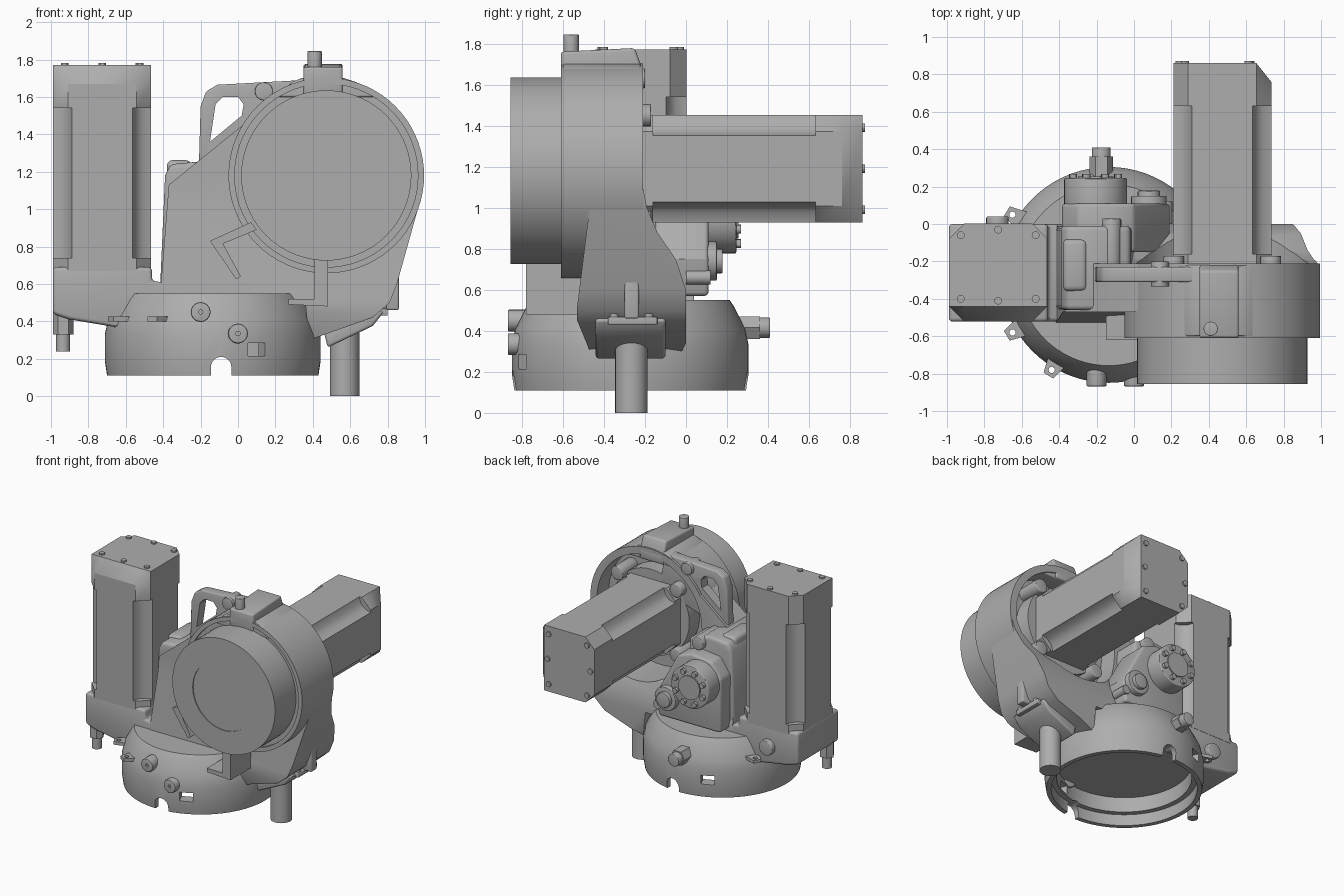
import bpy, bmesh, math
from mathutils import Vector

old = bpy.data.objects.get("Cube")
if old:
    bpy.data.objects.remove(old, do_unlink=True)

grey = bpy.data.materials.new("machine grey")
grey.use_nodes = True
grey.diffuse_color = (0.42, 0.42, 0.42, 1)
grey.node_tree.nodes["Principled BSDF"].inputs["Base Color"].default_value = grey.diffuse_color


def activate(ob):
    bpy.ops.object.select_all(action='DESELECT')
    ob.select_set(True)
    bpy.context.view_layer.objects.active = ob


def loft(name, rings, bevel=0):
    """Skin equal-length rings of 3D points and cap both ends."""
    bm = bmesh.new()
    rows = [[bm.verts.new(p) for p in ring] for ring in rings]
    n = len(rows[0])
    for a, b in zip(rows, rows[1:]):
        for i in range(n):
            bm.faces.new((a[i], a[(i + 1) % n], b[(i + 1) % n], b[i]))
    bm.faces.new(rows[0])
    bm.faces.new(rows[-1])
    bmesh.ops.recalc_face_normals(bm, faces=bm.faces)
    me = bpy.data.meshes.new(name)
    bm.to_mesh(me)
    bm.free()
    me.materials.append(grey)
    ob = bpy.data.objects.new(name, me)
    bpy.context.collection.objects.link(ob)
    activate(ob)
    if bevel:
        mod = ob.modifiers.new("bevel", 'BEVEL')
        mod.width, mod.segments = bevel, 3
        mod.limit_method, mod.angle_limit = 'ANGLE', math.radians(35)
        bpy.ops.object.modifier_apply(modifier=mod.name)
    bpy.ops.object.shade_smooth_by_angle(angle=math.radians(30))
    return ob


def prism(name, pts, axis, a, b, bevel=0):
    """Extrude a 2D outline along one axis from a to b."""
    place = {'x': lambda p, t: (t, p[0], p[1]),
             'y': lambda p, t: (p[0], t, p[1]),
             'z': lambda p, t: (p[0], p[1], t)}[axis]
    return loft(name, [[place(p, t) for p in pts] for t in (a, b)], bevel)


def circle(cx, cy, r, n=32, start=0, stop=360):
    full = stop - start == 360
    steps = n if full else n - 1
    angles = [math.radians(start + (stop - start) * i / steps) for i in range(n)]
    return [(cx + r * math.cos(t), cy + r * math.sin(t)) for t in angles]


def rod(name, r, p, q, n=24, bevel=0):
    """Cylinder between two points."""
    p, q = Vector(p), Vector(q)
    turn = (q - p).to_track_quat('Z', 'Y')
    ring = [turn @ Vector((x, y, 0)) for x, y in circle(0, 0, r, n)]
    return loft(name, [[c + v for v in ring] for c in (p, q)], bevel)


def box(name, x, y, z, bevel=0):
    return prism(name, [(x[0], y[0]), (x[1], y[0]), (x[1], y[1]), (x[0], y[1])], 'z', *z, bevel)


def combine(ob, tool, operation='DIFFERENCE', keep=False):
    tool.hide_render = True
    activate(ob)
    mod = ob.modifiers.new("cut", 'BOOLEAN')
    mod.object, mod.operation, mod.solver = tool, operation, 'EXACT'
    bpy.ops.object.modifier_apply(modifier=mod.name)
    bpy.ops.object.shade_smooth_by_angle(angle=math.radians(30))
    if not keep:
        bpy.data.objects.remove(tool, do_unlink=True)


# Round base with hollow underside, notches and ports
BX, BY = -0.135, -0.272
base = loft("base_ring", [[(x, y, z) for x, y in circle(BX, BY, r, 72)] for r, z in
                          ((0.565, 0.11), (0.577, 0.19), (0.577, 0.33), (0.56, 0.41),
                           (0.505, 0.52), (0.485, 0.55))])
combine(base, rod("base_cavity", 0.53, (BX, BY, 0), (BX, BY, 0.2), 72))
combine(base, rod("base_bore", 0.49, (BX, BY, 0.1), (BX, BY, 0.32), 72))
combine(base, prism("notch_cutter", [(-0.145, 0.05), (-0.035, 0.05)] + circle(-0.09, 0.155, 0.055, 12, 0, 180),
                    'y', -1.2, 1))
port = box("port_cutter", (-0.05, 0.05), (-1, 1), (0.215, 0.285))
port.location = (BX, BY, 0)
port.rotation_euler.z = 0.42
bpy.context.view_layer.update()
combine(base, port)

# Base connectors and mounting tabs
for i, (x, z) in enumerate(((-0.2, 0.45), (0, 0.335))):
    button = rod(f"front_connector_{i}", 0.053, (x, -0.72, z), (x, -0.868, z), bevel=0.006)
    combine(button, rod("screw_hole", 0.012, (x, -0.9, z), (x, -0.855, z), 12))
rod("rear_connector", 0.05, (-0.175, 0.2, 0.415), (-0.175, 0.41, 0.415), bevel=0.006)
rod("rear_connector_collar", 0.064, (-0.175, 0.2, 0.415), (-0.175, 0.36, 0.415), 6)
for i, (x, y) in enumerate(((-0.65, 0.05), (-0.65, -0.58), (-0.44, -0.78))):
    d = Vector((BX - x, BY - y)).normalized()
    side = Vector((-d.y, d.x))
    c = Vector((x, y))
    pts = [c - d * 0.035 + side * 0.03, c + d * 0.2 + side * 0.09,
           c + d * 0.2 - side * 0.09, c - d * 0.035 - side * 0.03]
    tab = prism(f"mounting_tab_{i}", pts, 'z', 0.4, 0.425)
    combine(tab, rod("tab_hole", 0.017, (x, y, 0.3), (x, y, 0.5), 12))

# Main casting: front outline crossed with side outline
CX, CZ = 0.472, 1.18
outline = [(-0.42, 0.5), (0.36, 0.5), (0.38, 0.3), (0.72, 0.42), (0.81, 0.5), (0.85, 0.6), (0.97, 1.03)]
outline += circle(CX, CZ, 0.522, 24, 0, 105) + [(0.3, 1.67), (-0.37, 1.13)]
casting = prism("arm_casting", outline, 'y', -0.7, 0.2)
combine(casting, prism("side_outline", [
    (-0.47, 1.9), (-0.47, 1.0), (-0.53, 0.52), (-0.53, 0.45), (-0.46, 0.28), (-0.03, 0.28), (0, 0.34),
    (0, 0.6), (-0.05, 0.75), (-0.14, 0.88), (-0.19, 1.0), (-0.21, 1.1), (-0.21, 1.9)], 'x', -1, 1.2), 'INTERSECT')
ring = rod("joint_ring", 0.523, (CX, -0.61, CZ), (CX, -0.21, CZ), 72)
cavity = rod("rear_cavity", 0.465, (CX, -0.36, CZ), (CX, 0.3, CZ), 72)
combine(casting, cavity, keep=True)
combine(ring, cavity)
combine(ring, rod("front_groove", 0.49, (CX, -0.7, CZ), (CX, -0.59, CZ), 72))

# Left column with sloping shoulder
prism("column", [(-0.42, 0.5), (-0.39, 1.18), (-0.36, 1.24), (-0.2, 1.255), (-0.02, 1.2), (0.02, 0.5)],
      'y', -0.46, -0.01, 0.025)
box("shoulder_pad", (-0.38, -0.25), (-0.36, -0.08), (1.1, 1.262), 0.03)

# Output drum
drum = rod("output_drum", 0.455, (CX, -0.855, CZ), (CX, -0.4, CZ), 72)
combine(drum, rod("drum_recess", 0.275, (CX, -0.9, CZ), (CX, -0.848, CZ), 48))

# Top lug with pin
prism("top_lug", [(-0.61, 1.6), (-0.61, 1.76), (-0.25, 1.778), (-0.21, 1.67), (-0.21, 1.6)], 'x', 0.35, 0.56, 0.015)
prism("lug_skirt", [(0.2, 1.6), (0.29, 1.68), (0.34, 1.7), (0.57, 1.7), (0.63, 1.68), (0.74, 1.6)],
      'y', -0.6, -0.22, 0.01)
rod("top_pin", 0.038, (0.41, -0.56, 1.7), (0.41, -0.56, 1.845), bevel=0.005)

# Lifting handle
handle = prism("handle", [(-0.21, 1.2), (-0.2, 1.55), (-0.17, 1.63), (-0.11, 1.665), (0.35, 1.69), (0.4, 1.4)],
               'y', -0.31, -0.23, 0.01)
combine(handle, prism("handle_window", [(-0.15, 1.36), (-0.12, 1.56), (-0.08, 1.6), (0.0, 1.6), (0.03, 1.56),
                                        (0.02, 1.5)], 'y', -0.5, 0))
rod("handle_pin", 0.048, (0.138, -0.335, 1.63), (0.138, -0.2, 1.63), bevel=0.004)

# Front stop clips
prism("stop_clip", [(-0.15, 0.83), (0.07, 0.93), (0.1, 0.89), (-0.08, 0.815), (0.015, 0.64), (-0.01, 0.625)],
      'y', -0.62, -0.42)
prism("stop_bracket", [(0.27, 0.49), (0.48, 0.48), (0.48, 0.74), (0.41, 0.74), (0.41, 0.52), (0.27, 0.52)],
      'y', -0.78, -0.45)

# Cable pipe and its socket
rod("cable_pipe", 0.079, (0.57, -0.266, 0), (0.57, -0.266, 0.42), 32)
prism("pipe_flange", [(0.46, 0.34), (0.48, 0.26), (0.72, 0.375), (0.78, 0.45), (0.7, 0.5)], 'y', -0.44, -0.1, 0.015)
box("socket_bar", (0.72, 0.8), (-0.38, -0.14), (0.43, 0.468), 0.006)
box("socket_lever", (0.74, 0.86), (-0.3, -0.23), (0.46, 0.68), 0.01)
for y in (-0.35, -0.18):
    rod("socket_bolt", 0.022, (0.775, y, 0.44), (0.775, y, 0.485), 12)


def motor(name, origin, axis, u, v, length, bevel_side):
    """Square motor with grooved corners, end cap with one sloped side, and cap bolts."""
    o, w, u, v = (Vector(t) for t in (origin, axis, u, v))
    h = 0.262

    def section(t, corner, limit=h):
        pts = []
        for a, b in ((1, 0), (0, 1), (-1, 0), (0, -1)):
            for p, q in corner:
                pts.append((a * p - b * q, b * p + a * q))
        return [o + w * t + u * min(x, limit) + v * y for x, y in pts]
    grooved = [(h, h - 0.1), (h - 0.05, h - 0.085), (h - 0.085, h - 0.05), (h - 0.1, h)]
    plain = [(h, h - 0.08), (h - 0.08, h)]
    loft(name + "_body", [section(t, grooved) for t in (0, length - 0.1)])
    loft(name + "_flange", [section(t, plain) for t in (-0.02, 0.06)])
    cap = [section(length - 0.23, plain), section(length - 0.1, plain),
           section(length, plain, h - 0.08 if bevel_side else h)]
    loft(name + "_cap", cap)
    for x, y in ((-0.2, -0.2), (-0.2, 0.2), (0.14, -0.2), (0.14, 0.2), (-0.23, 0), (0.15, 0)):
        c = o + w * length + u * x + v * y
        rod(name + "_bolt", 0.021, c - w * 0.02, c + w * 0.012, 12)


motor("upright_motor", (-0.726, -0.26, 0.68), (0, 0, 1), (0, -1, 0), (1, 0, 0), 1.09, True)
motor("rear_motor", (CX, -0.22, 1.19), (0, 1, 0), (1, 0, 0), (0, 0, 1), 1.08, True)
rod("motor_seat", 0.34, (CX, -0.4, 1.19), (CX, -0.23, 1.19), 48)
for sx in (-1, 1):
    for sz in (-1, 1):
        x, z = CX + sx * 0.26, 1.19 + sz * 0.26
        rod("motor_lug", 0.055, (x, -0.4, z), (x, -0.17, z), 16, 0.006)

# Upright motor housing
prism("motor_housing", [(-0.99, 0.69), (-0.99, 0.44), (-0.9, 0.41), (-0.66, 0.37), (-0.3, 0.37),
                        (-0.3, 0.6), (-0.46, 0.615), (-0.46, 0.69)], 'y', -0.522, 0.0, 0.02)
rod("housing_cap", 0.06, (-0.73, -0.05, 0.52), (-0.73, 0.04, 0.52), bevel=0.008)
rod("drain_plug", 0.055, (-0.935, -0.45, 0.33), (-0.935, -0.45, 0.46), 6)
rod("drain_tip", 0.038, (-0.935, -0.45, 0.24), (-0.935, -0.45, 0.35), 16)

# Rear gear pod with bolted cover
PX, PZ = -0.205, 0.945
prism("pod_bracket", [(-0.38, 0.57), (0.17, 0.57), (0.19, 0.75), (0.0, 1.1), (-0.12, 1.14), (-0.3, 1.12),
                      (-0.385, 1.0)], 'y', -0.15, 0.11, 0.02)
rod("gear_pod", 0.168, (PX, 0, PZ), (PX, 0.245, PZ), 40, 0.008)
rod("pod_hub", 0.095, (PX, 0.2, PZ), (PX, 0.255, PZ), 32)
for x, z in circle(PX, PZ, 0.13, 8, 22, 382):
    rod("pod_bolt", 0.021, (x, 0.23, z), (x, 0.268, z), 12)
rod("idler_cover", 0.095, (0.08, 0, 0.74), (0.08, 0.15, 0.74), 32, 0.006)
rod("idler_hub", 0.06, (0.08, 0.1, 0.74), (0.08, 0.178, 0.74), 24, 0.006)
rod("idler_stub", 0.035, (0.17, 0, 0.66), (0.17, 0.12, 0.66), 16)
rod("rear_knob", 0.052, (-0.12, -0.25, 1.19), (-0.12, 0.03, 1.19), bevel=0.008)
